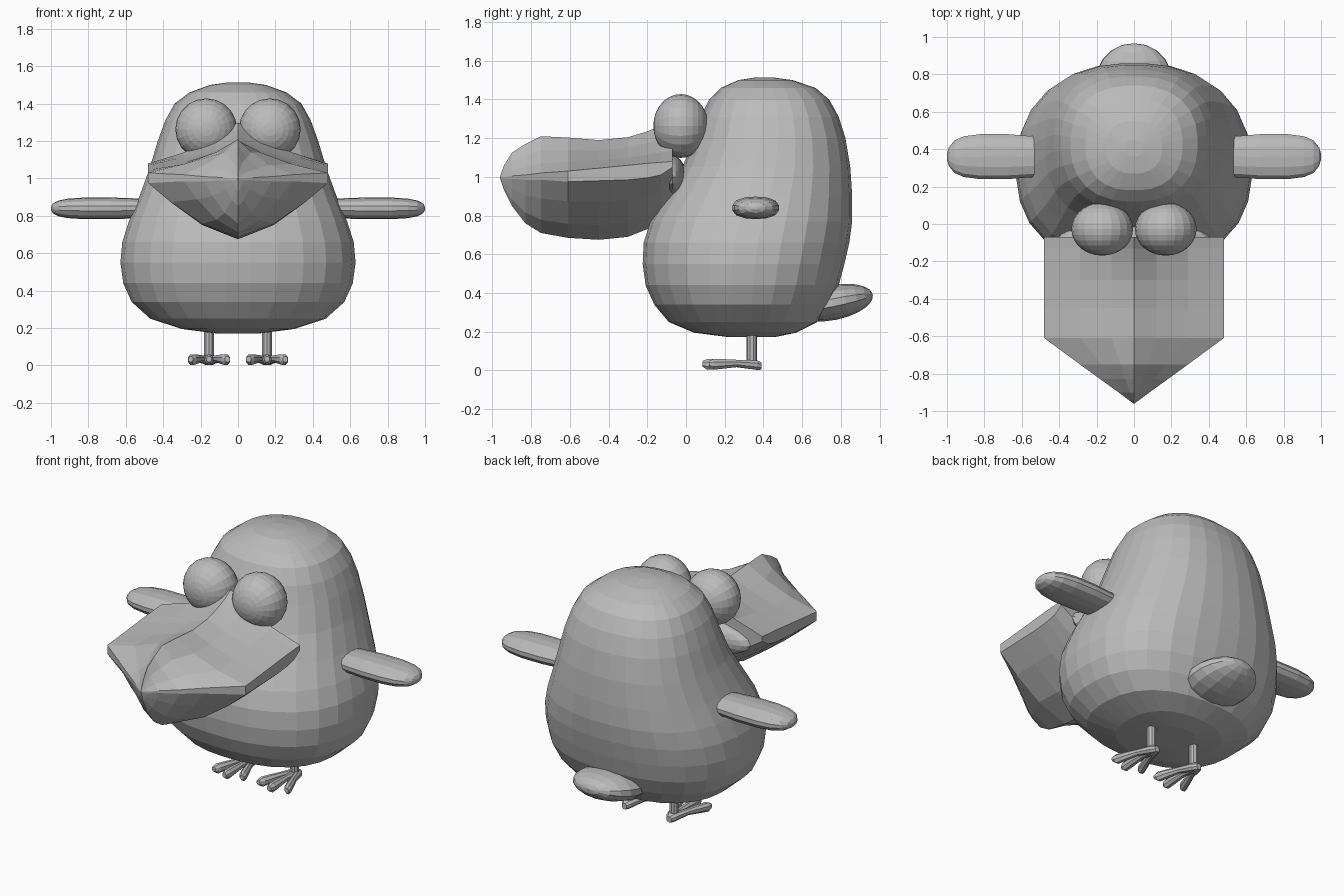
import bpy, bmesh, math
from mathutils import Vector

cube = bpy.data.objects.get("Cube")
if cube:
    bpy.data.objects.remove(cube)

grey = bpy.data.materials.new("plain grey")
grey.use_nodes = True
grey.diffuse_color = (0.5, 0.5, 0.5, 1)
grey.node_tree.nodes["Principled BSDF"].inputs["Base Color"].default_value = (0.5, 0.5, 0.5, 1)


def finish(bm, name):
    bmesh.ops.recalc_face_normals(bm, faces=bm.faces)
    mesh = bpy.data.meshes.new(name)
    bm.to_mesh(mesh)
    bm.free()
    mesh.materials.append(grey)
    obj = bpy.data.objects.new(name, mesh)
    bpy.context.collection.objects.link(obj)
    return obj


def ring(centre, u, v, count=12, power=2.0):
    """Rounded outline spanned by the half-axes u and v."""
    points = []
    for i in range(count):
        a = 2 * math.pi * (i + 0.5) / count
        c, s = math.cos(a), math.sin(a)
        k = (abs(c) ** power + abs(s) ** power) ** (-1 / power)
        points.append(Vector(centre) + Vector(u) * c * k + Vector(v) * s * k)
    return points


def loft(name, rings):
    """Skin between successive outlines and close both ends."""
    bm = bmesh.new()
    rows = [[bm.verts.new(p) for p in r] for r in rings]
    n = len(rows[0])
    for a, b in zip(rows, rows[1:]):
        for i in range(n):
            j = (i + 1) % n
            bm.faces.new((a[i], a[j], b[j], b[i]))
    bm.faces.new(rows[0])
    bm.faces.new(rows[-1])
    bmesh.ops.remove_doubles(bm, verts=bm.verts, dist=0.0005)
    return finish(bm, name)


def ellipsoid(name, centre, radii, tilt=0.0, segments=20, rows=14):
    bm = bmesh.new()
    bmesh.ops.create_uvsphere(bm, u_segments=segments, v_segments=rows, radius=1)
    for v in bm.verts:
        x, y, z = v.co.x, -v.co.z, v.co.y
        v.co = Vector((x * radii[0], y * radii[1], z * radii[2]))
    obj = finish(bm, name)
    obj.location = centre
    obj.rotation_euler.x = tilt
    return obj


# Body: height, half width, front y, back y
body = [
    (0.172, 0.12, 0.22, 0.46), (0.195, 0.30, 0.04, 0.57), (0.25, 0.47, -0.09, 0.68),
    (0.34, 0.57, -0.165, 0.74), (0.44, 0.615, -0.21, 0.79), (0.55, 0.63, -0.225, 0.82),
    (0.66, 0.62, -0.22, 0.845), (0.77, 0.585, -0.185, 0.86), (0.9, 0.53, -0.11, 0.86),
    (1.05, 0.475, -0.02, 0.85), (1.2, 0.43, 0.04, 0.825), (1.31, 0.39, 0.075, 0.79),
    (1.4, 0.34, 0.12, 0.74), (1.46, 0.26, 0.18, 0.67), (1.5, 0.15, 0.27, 0.55),
    (1.514, 0.05, 0.36, 0.45),
]
loft("body", [ring((0, (f + b) / 2, z), (w, 0, 0), (0, (b - f) / 2, 0), 28, 2.4)
              for z, w, f, b in body])

# Beak: y, half width, ridge, lip top, lip bottom, keel
beak = [
    (-0.07, 0.48, 1.30, 1.08, 1.05, 0.83), (-0.13, 0.48, 1.265, 1.075, 1.01, 0.78),
    (-0.2, 0.48, 1.235, 1.07, 0.995, 0.73), (-0.3, 0.48, 1.205, 1.06, 0.985, 0.69),
    (-0.45, 0.48, 1.19, 1.045, 0.98, 0.675), (-0.61, 0.48, 1.203, 1.03, 0.975, 0.685),
    (-0.75, 0.29, 1.21, 1.02, 0.985, 0.71), (-0.83, 0.18, 1.17, 1.01, 0.985, 0.76),
    (-0.9, 0.083, 1.125, 1.005, 0.99, 0.85), (-0.94, 0.03, 1.06, 1.0, 0.99, 0.93),
    (-0.96, 0.002, 1.005, 1.0, 0.995, 0.99),
]


def beak_outline(y, w, ridge, top, bottom, keel):
    half = [(0.25, top + (ridge - top) * 0.63), (0.6, top + (ridge - top) * 0.27),
            (1, top), (1, bottom), (0.75, bottom + (keel - bottom) * 0.35),
            (0.4, bottom + (keel - bottom) * 0.75)]
    right = [Vector((x * w, y, z)) for x, z in half]
    left = [Vector((-p.x, p.y, p.z)) for p in reversed(right)]
    return [Vector((0, y, ridge))] + right + [Vector((0, y, keel))] + left


loft("beak", [beak_outline(*row) for row in beak])
ellipsoid("beak_root", (0, -0.07, 1.0), (0.4, 0.07, 0.11))

# Tail
ellipsoid("tail", (0, 0.76, 0.35), (0.21, 0.21, 0.09), 0.2, 14, 10)

# Wing: x, half depth, half thickness
wing = [(0.48, 0.108, 0.05), (0.56, 0.112, 0.054), (0.68, 0.122, 0.058),
        (0.82, 0.122, 0.058), (0.91, 0.11, 0.052), (0.96, 0.088, 0.042),
        (0.99, 0.05, 0.026), (1.0, 0.015, 0.008)]

# Toe: share of the length, half width, half height, centre height
toe = [(0, 0.018, 0.02, 0.022), (0.08, 0.026, 0.026, 0.027), (0.45, 0.02, 0.02, 0.036),
       (0.7, 0.025, 0.026, 0.034), (0.92, 0.025, 0.03, 0.031), (1, 0.014, 0.016, 0.034)]

for side, label in ((1, "left"), (-1, "right")):
    ellipsoid(label + "_eye", (side * 0.17, -0.027, 1.263), (0.165, 0.142, 0.165))
    loft(label + "_wing", [ring((side * x, 0.36, 0.84), (0, d, 0), (0, 0, t), 14, 2.4)
                           for x, d, t in wing])
    loft(label + "_leg", [ring((side * 0.155, 0.34, z), (0.027, 0, 0), (0, 0.027, 0), 10)
                          for z in (0.03, 0.24)])
    for spread, tip_y, finger in ((-0.098, 0.12, "inner"), (0, 0.085, "middle"),
                                  (0.098, 0.12, "outer")):
        loft(f"{label}_{finger}_toe", [
            ring((side * (0.155 + spread * t), 0.39 + (tip_y - 0.39) * t, z),
                 (w, 0, 0), (0, 0, h), 8) for t, w, h, z in toe])
